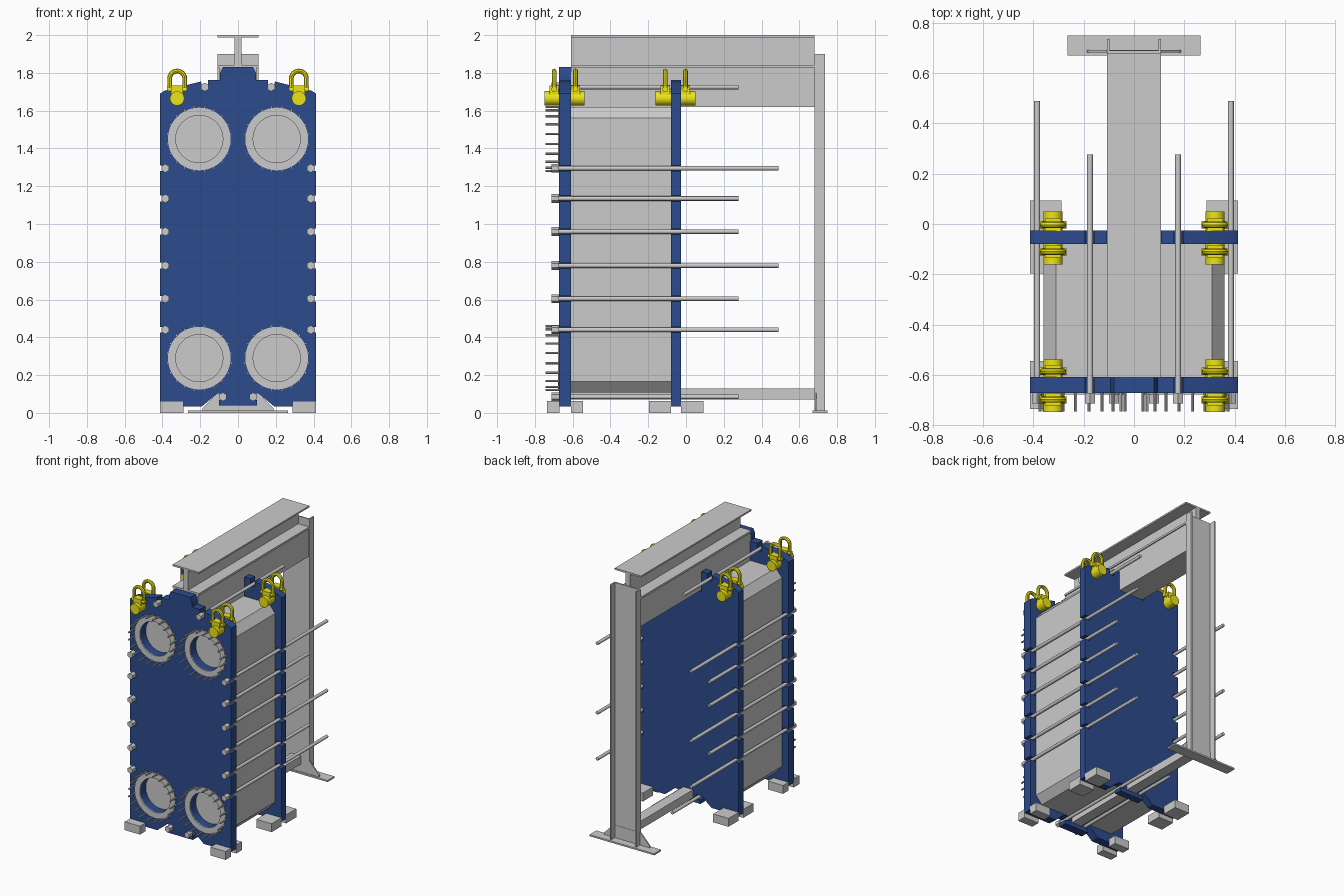
import bpy, bmesh, math
from mathutils import Matrix, Vector

if "Cube" in bpy.data.objects:
    bpy.data.objects.remove(bpy.data.objects["Cube"])


def material(name, rgb):
    m = bpy.data.materials.new(name)
    m.diffuse_color = (*rgb, 1)
    m.use_nodes = True
    m.node_tree.nodes["Principled BSDF"].inputs["Base Color"].default_value = m.diffuse_color
    return m


BLUE = material("blue_paint", (0.025, 0.07, 0.27))
YELLOW = material("yellow_paint", (0.85, 0.78, 0.01))
ALONG_Y = Matrix.Rotation(math.pi / 2, 4, 'X')


def add_mesh(name, mesh, mat=None):
    ob = bpy.data.objects.new(name, mesh)
    bpy.context.collection.objects.link(ob)
    if mat:
        mesh.materials.append(mat)
    return ob


def from_bmesh(name, bm, mat=None):
    mesh = bpy.data.meshes.new(name)
    bm.to_mesh(mesh)
    bm.free()
    return add_mesh(name, mesh, mat)


def box(name, x0, x1, y0, y1, z0, z1, mat=None):
    bm = bmesh.new()
    size = Matrix.Diagonal((x1 - x0, y1 - y0, z1 - z0, 1))
    centre = Matrix.Translation(((x0 + x1) / 2, (y0 + y1) / 2, (z0 + z1) / 2))
    bmesh.ops.create_cube(bm, size=1, matrix=centre @ size)
    return from_bmesh(name, bm, mat)


def rod(bm, x, z, y0, y1, r, sides=12):
    """Cylinder along y added to bm."""
    bmesh.ops.create_cone(bm, cap_ends=True, segments=sides, radius1=r, radius2=r, depth=y1 - y0,
                          matrix=Matrix.Translation((x, (y0 + y1) / 2, z)) @ ALONG_Y)


def circle(x, z, r, n=48):
    return [(x + r * math.cos(2 * math.pi * i / n), z + r * math.sin(2 * math.pi * i / n)) for i in range(n)]


def mirrored(half):
    return half + [(-x, z) for x, z in reversed(half)]


def curve_mesh(name, curve, matrix, mat):
    tmp = bpy.data.objects.new(name + "_curve", curve)
    bpy.context.collection.objects.link(tmp)
    dg = bpy.context.evaluated_depsgraph_get()
    mesh = bpy.data.meshes.new_from_object(tmp.evaluated_get(dg))
    bpy.data.objects.remove(tmp)
    mesh.materials.clear()
    mesh.transform(matrix)
    return add_mesh(name, mesh, mat)


def profile(name, loops, a, b, mat=None, up=False):
    """Filled outline (further loops are holes), extruded from a to b along y, or z if up."""
    cu = bpy.data.curves.new(name, 'CURVE')
    cu.dimensions, cu.fill_mode, cu.extrude = '2D', 'BOTH', (b - a) / 2
    for pts in loops:
        s = cu.splines.new('POLY')
        s.points.add(len(pts) - 1)
        for p, c in zip(s.points, pts):
            p.co = (*c, 0, 1)
        s.use_cyclic_u = True
    mid = (a + b) / 2
    m = Matrix.Translation((0, 0, mid)) if up else Matrix.Translation((0, mid, 0)) @ ALONG_Y
    return curve_mesh(name, cu, m, mat)


# Pressure plates with open bolt slots
SIDE_BOLTS = [0.44, 0.605, 0.78, 0.96, 1.135, 1.295]
PORTS = [(x, z) for x in (-0.205, 0.205) for z in (0.29, 1.45)]
edge = [(0.1, 0.04), (0.1, 0.068), (0.065, 0.068), (0.065, 0.102), (0.11, 0.102), (0.19, 0.035), (0.413, 0.035)]
for z in SIDE_BOLTS:
    edge += [(0.413, z - 0.015), (0.37, z - 0.015), (0.37, z + 0.015), (0.413, z + 0.015)]
edge += [(0.413, 1.69), (0.39, 1.705), (0.195, 1.755), (0.192, 1.71), (0.158, 1.71), (0.158, 1.762)]
front = edge + [(0.095, 1.762), (0.095, 1.8), (0.08, 1.83)]
rear = edge + [(0.109, 1.762), (0.109, 1.615)]
profile("front_plate", [mirrored(front)] + [circle(x, z, 0.125) for x, z in PORTS], -0.672, -0.608, BLUE)
profile("rear_plate", [mirrored(rear)], -0.08, -0.026, BLUE)

# Pack of thin plates between them, as one chamfered block
profile("plate_pack", [mirrored([(0.31, 0.108), (0.36, 0.165), (0.36, 1.56), (0.31, 1.62)])], -0.608, -0.08)

# Port rings and studs
studs = bmesh.new()
for i, (x, z) in enumerate(PORTS):
    profile(f"port_ring_{i}", [circle(x, z, 0.166), circle(x, z, 0.125)], -0.678, -0.67)
    for k in range(20):
        a = math.radians(9 + 18 * k)
        rod(studs, x + 0.171 * math.cos(a), z + 0.171 * math.sin(a), -0.745, -0.66, 0.006, 8)
from_bmesh("port_studs", studs)

# Tightening bolts: three long pairs on the sides, the rest short
bolts = bmesh.new()
for s in (-1, 1):
    places = [(0.385, z, 0.49 if z in (0.44, 0.78, 1.295) else 0.277) for z in SIDE_BOLTS]
    places += [(0.175, 1.725, 0.277), (0.08, 0.085, 0.277)]
    for x, z, end in places:
        rod(bolts, s * x, z, -0.7, end, 0.012)
        rod(bolts, s * x, z, -0.713, -0.672, 0.023, 6)
from_bmesh("tightening_bolts", bolts)

# Carrying beam and lower guide bar
profile("carrying_beam", [mirrored([(0.1, 1.62), (0.1, 1.828), (0.108, 1.828), (0.108, 1.843), (0.018, 1.843),
                                    (0.018, 1.988), (0.108, 1.988), (0.108, 2.0)])], -0.61, 0.68)
box("guide_bar", -0.04, 0.04, -0.61, 0.685, 0.07, 0.13)

# Support column: channel, gusset and base
profile("support_column", [mirrored([(0.108, 0.68), (0.108, 0.735), (0.098, 0.735), (0.098, 0.69)])],
        0.01, 1.9, up=True)
profile("column_gusset", [mirrored([(0.187, 0.01), (0.187, 0.025), (0.11, 0.105)])], 0.682, 0.692)
box("column_base", -0.265, 0.265, 0.67, 0.75, 0, 0.012)

# Feet on both sides of each plate
for s, side in ((-1, "left"), (1, "right")):
    for i, (y0, y1) in enumerate([(-0.735, -0.67), (-0.61, -0.545), (-0.197, -0.08), (-0.027, 0.093)]):
        x0, x1 = sorted((s * 0.288, s * 0.413))
        box(f"foot_{side}_{i}", x0, x1, y0, y1, 0, 0.062)


# Lifting pins with a shackle on either side of the plate
def shackle(name, x, y):
    pts = [(-0.04, 1.71)] + [(-0.04 * math.cos(math.pi * i / 12), 1.77 + 0.04 * math.sin(math.pi * i / 12))
                             for i in range(13)] + [(0.04, 1.71)]
    cu = bpy.data.curves.new(name, 'CURVE')
    cu.dimensions, cu.bevel_depth, cu.bevel_resolution, cu.use_fill_caps = '3D', 0.0125, 2, True
    s = cu.splines.new('POLY')
    s.points.add(len(pts) - 1)
    for p, (px, pz) in zip(s.points, pts):
        p.co = (x + px, y, pz, 1)
    curve_mesh(name, cu, Matrix.Identity(4), YELLOW)
    box(name + "_neck", x - 0.032, x + 0.032, y - 0.024, y + 0.024, 1.68, 1.732, YELLOW)
    hinge = bmesh.new()
    bmesh.ops.create_cone(hinge, cap_ends=True, segments=16, radius1=0.015, radius2=0.015, depth=0.106,
                          matrix=Matrix.Translation((x, y, 1.713)) @ Matrix.Rotation(math.pi / 2, 4, 'Y'))
    from_bmesh(name + "_hinge", hinge, YELLOW)


for s, side in ((-1, "left"), (1, "right")):
    for label, y0, y1, loops in (("front", -0.748, -0.538, (-0.698, -0.585)), ("rear", -0.162, 0.05, (-0.11, -0.003))):
        pin = bmesh.new()
        rod(pin, s * 0.322, 1.665, y0, y1, 0.038, 24)
        from_bmesh(f"lifting_pin_{label}_{side}", pin, YELLOW)
        for i, y in enumerate(loops):
            shackle(f"shackle_{label}_{side}_{i}", s * 0.322, y)

# Smooth round parts, keep hard edges
for ob in bpy.context.scene.objects:
    ob.select_set(True)
    bpy.context.view_layer.objects.active = ob
bpy.ops.object.shade_smooth_by_angle(angle=math.radians(35))
